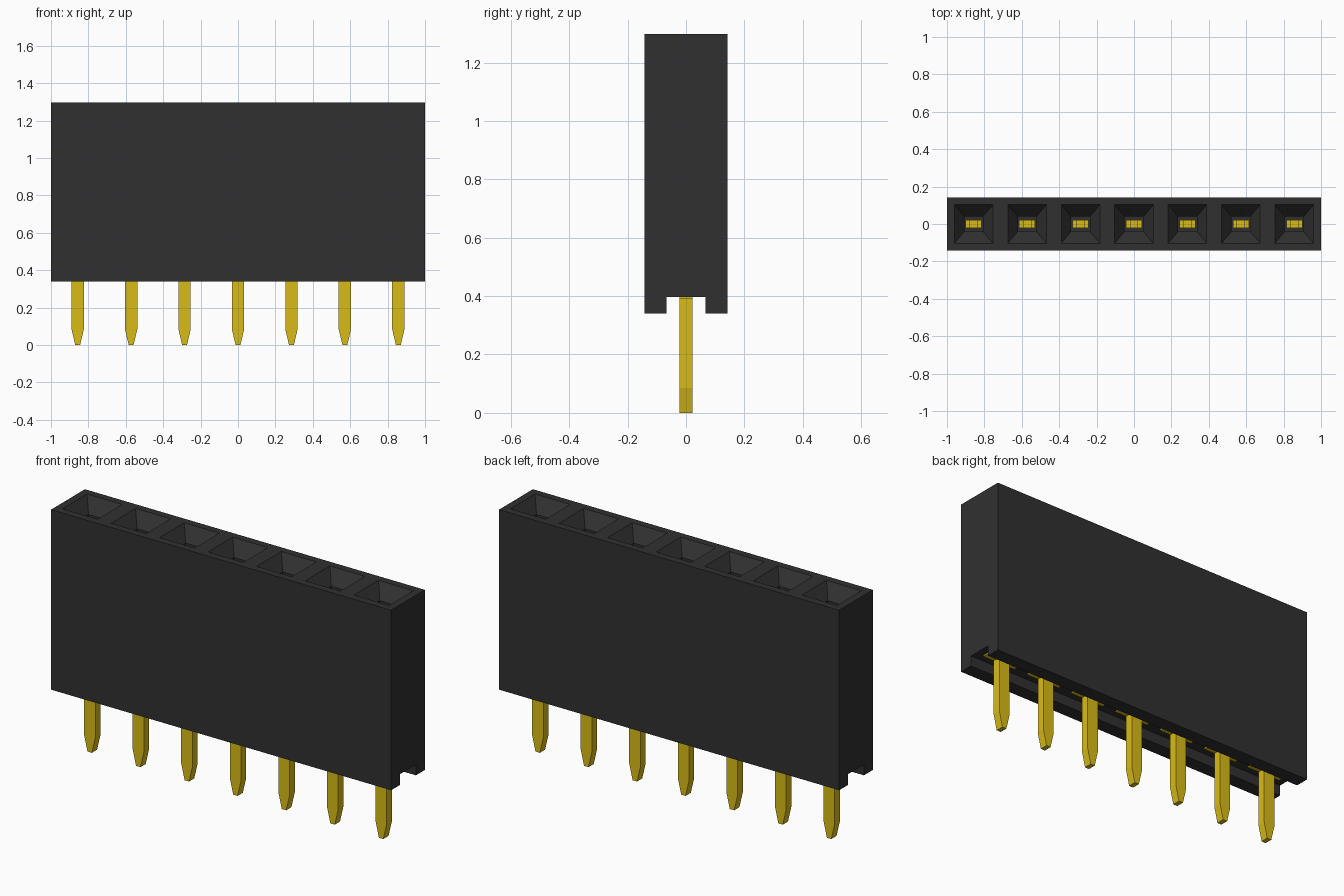
import bpy, bmesh

cube = bpy.data.objects.get("Cube")
if cube:
    bpy.data.objects.remove(cube, do_unlink=True)

COUNT = 7
PITCH = 2 / COUNT
BOTTOM, TOP = 0.34, 1.297
CEILING = 0.397          # roof of the underside channel
PIN_Y = 0.022


def material(name, color):
    mat = bpy.data.materials.new(name)
    mat.use_nodes = True
    mat.diffuse_color = (*color, 1)
    bsdf = mat.node_tree.nodes["Principled BSDF"]
    bsdf.inputs["Base Color"].default_value = (*color, 1)
    bsdf.inputs["Roughness"].default_value = 0.6
    return mat


def finish(bm, name, mat):
    bmesh.ops.recalc_face_normals(bm, faces=bm.faces)
    mesh = bpy.data.meshes.new(name)
    bm.to_mesh(mesh)
    bm.free()
    mesh.materials.append(mat)
    obj = bpy.data.objects.new(name, mesh)
    bpy.context.collection.objects.link(obj)
    return obj


def extrude_profile(bm, points, offset):
    """Cap a closed loop of points and extrude it by the offset."""
    face = bm.faces.new([bm.verts.new(p) for p in points])
    result = bmesh.ops.extrude_face_region(bm, geom=[face])
    verts = [v for v in result["geom"] if isinstance(v, bmesh.types.BMVert)]
    bmesh.ops.translate(bm, verts=verts, vec=offset)


def loft(bm, x, sections):
    """Join rectangles (half x, half y, z) into a closed solid."""
    rings = [[bm.verts.new((x + sx * hx, sy * hy, z))
              for sx, sy in ((-1, -1), (1, -1), (1, 1), (-1, 1))]
             for hx, hy, z in sections]
    bm.faces.new(rings[0])
    bm.faces.new(rings[-1])
    for a, b in zip(rings, rings[1:]):
        for i in range(4):
            j = (i + 1) % 4
            bm.faces.new((a[i], a[j], b[j], b[i]))


black = material("black plastic", (0.03, 0.03, 0.03))
gold = material("gold metal", (0.70, 0.50, 0.008))
centres = [(i - (COUNT - 1) / 2) * PITCH for i in range(COUNT)]

# Housing with a channel along the underside
bm = bmesh.new()
half = [(0.142, TOP), (0.142, BOTTOM), (0.066, BOTTOM), (0.066, CEILING)]
outline = half + [(-y, z) for y, z in reversed(half)]
extrude_profile(bm, [(-1, y, z) for y, z in outline], (2, 0, 0))
housing = finish(bm, "housing", black)

# Funnel-mouthed sockets cut into the top
bm = bmesh.new()
for x in centres:
    loft(bm, x, [(0.05, 0.04, 0.5), (0.05, 0.04, TOP - 0.07),
                 (0.103, 0.103, TOP), (0.103, 0.103, TOP + 0.05)])
cutter = finish(bm, "socket_cutter", black)
cutter.hide_render = True
cut = housing.modifiers.new("sockets", "BOOLEAN")
cut.object = cutter
cut.solver = "EXACT"
bpy.context.view_layer.objects.active = housing
bpy.ops.object.modifier_apply(modifier=cut.name)
bpy.data.objects.remove(cutter, do_unlink=True)

# Pins: tapered tail, wide shoulder and forked contact, one outline each
side = [(0.013, 0), (0.033, 0.085), (0.033, 0.39), (0.1, 0.39),
        (0.1, 0.45), (0.043, 0.45), (0.043, 0.95), (0.02, 0.95), (0.02, 0.8)]
profile = side + [(-x, z) for x, z in reversed(side)]
for n, x in enumerate(centres, 1):
    bm = bmesh.new()
    extrude_profile(bm, [(x + px, -PIN_Y, z) for px, z in profile],
                    (0, 2 * PIN_Y, 0))
    finish(bm, f"pin_{n}", gold)
